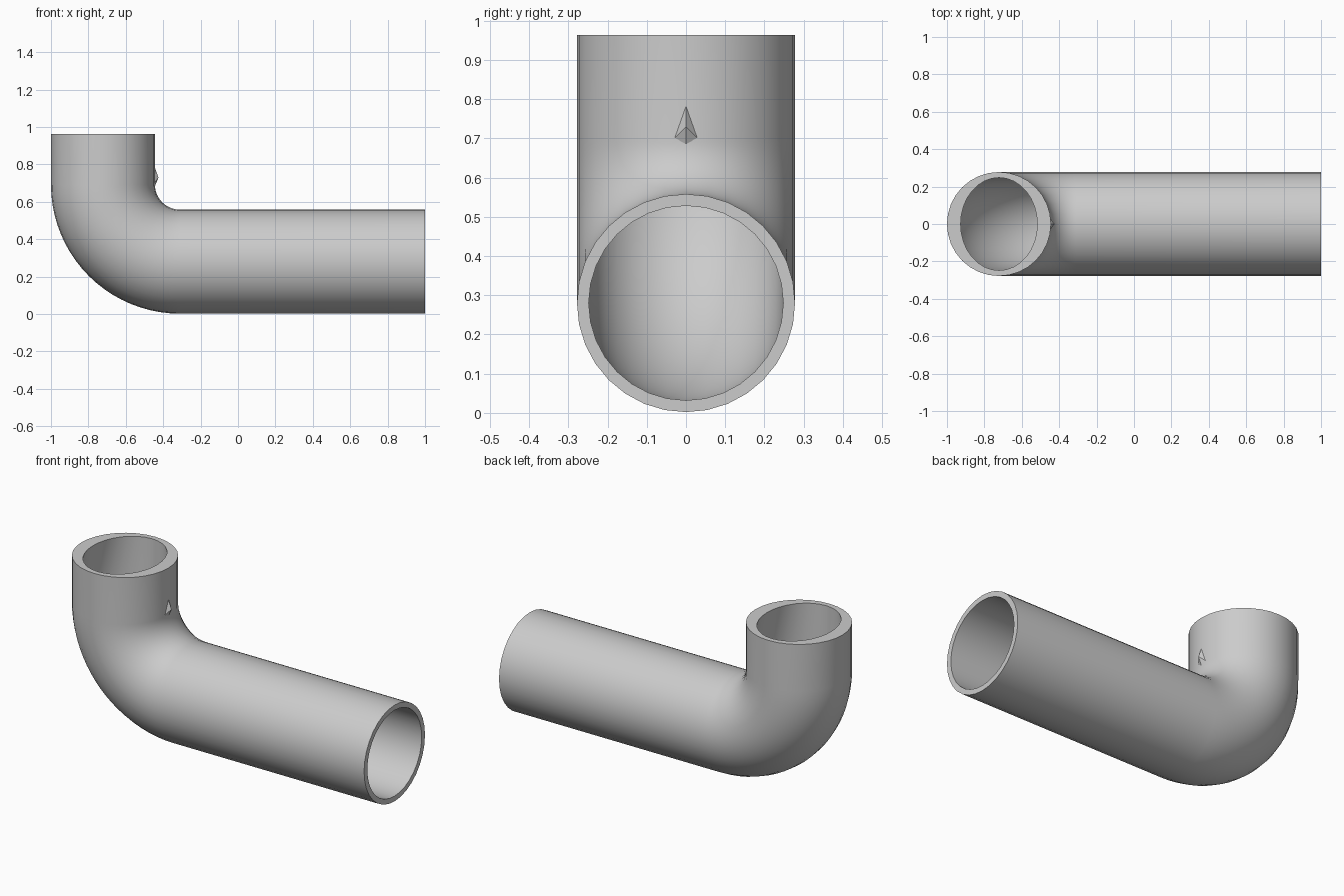
import bpy, bmesh
from math import sin, cos, pi, radians

if "Cube" in bpy.data.objects:
    bpy.data.objects.remove(bpy.data.objects["Cube"])

SIDES, BEND = 32, 20
R_OUT, R_IN = 0.278, 0.248
CX, CZ, R_BEND = -0.31, 0.692, 0.412   # bend centre and centreline radius
TOP = 0.963


def ring(bm, x, z, tilt, ra, rb):
    """Cross-section; tilt 0 faces along x, 90 degrees faces up."""
    out = []
    for i in range(SIDES):
        a = 2 * pi * i / SIDES
        d = ra * cos(a)
        out.append(bm.verts.new((x + d * sin(tilt), rb * sin(a), z + d * cos(tilt))))
    return out


def path():
    """Centreline from the long open end round to the short upright end."""
    pts = [(1.0, CZ - R_BEND, 0)]
    for i in range(BEND + 1):
        t = pi / 2 * i / BEND
        pts.append((CX - R_BEND * sin(t), CZ - R_BEND * cos(t), t))
    pts.append((CX - R_BEND, TOP, pi / 2))
    return pts


def make_object(name, bm):
    bmesh.ops.recalc_face_normals(bm, faces=bm.faces[:])
    me = bpy.data.meshes.new(name)
    bm.to_mesh(me)
    bm.free()
    ob = bpy.data.objects.new(name, me)
    bpy.context.collection.objects.link(ob)
    bpy.context.view_layer.objects.active = ob
    ob.select_set(True)
    bpy.ops.object.shade_smooth_by_angle(angle=radians(35))
    ob.select_set(False)
    return ob


# Elbow pipe: outer skin, then the bore back again, joined at both rims
bm = bmesh.new()
pts = path()
rings = [ring(bm, *p, R_OUT, R_OUT) for p in pts]
for k, p in enumerate(reversed(pts)):
    # the bore narrows to an oval at the upright mouth
    rings.append(ring(bm, *p, 0.205 if k == 0 else R_IN, R_IN))
for k, a in enumerate(rings):
    b = rings[(k + 1) % len(rings)]
    for i in range(SIDES):
        j = (i + 1) % SIDES
        bm.faces.new((a[i], a[j], b[j], b[i]))
make_object("elbow_pipe", bm)

# Small pointed nub on the inside of the bend
bm = bmesh.new()
rim = [bm.verts.new(c) for c in
       ((-0.447, 0, 0.79), (-0.448, 0.03, 0.70), (-0.447, 0, 0.677), (-0.448, -0.03, 0.70))]
tip = bm.verts.new((-0.425, 0, 0.73))
for i in range(4):
    bm.faces.new((rim[i], rim[(i + 1) % 4], tip))
bm.faces.new(rim[::-1])
make_object("bend_nub", bm)
